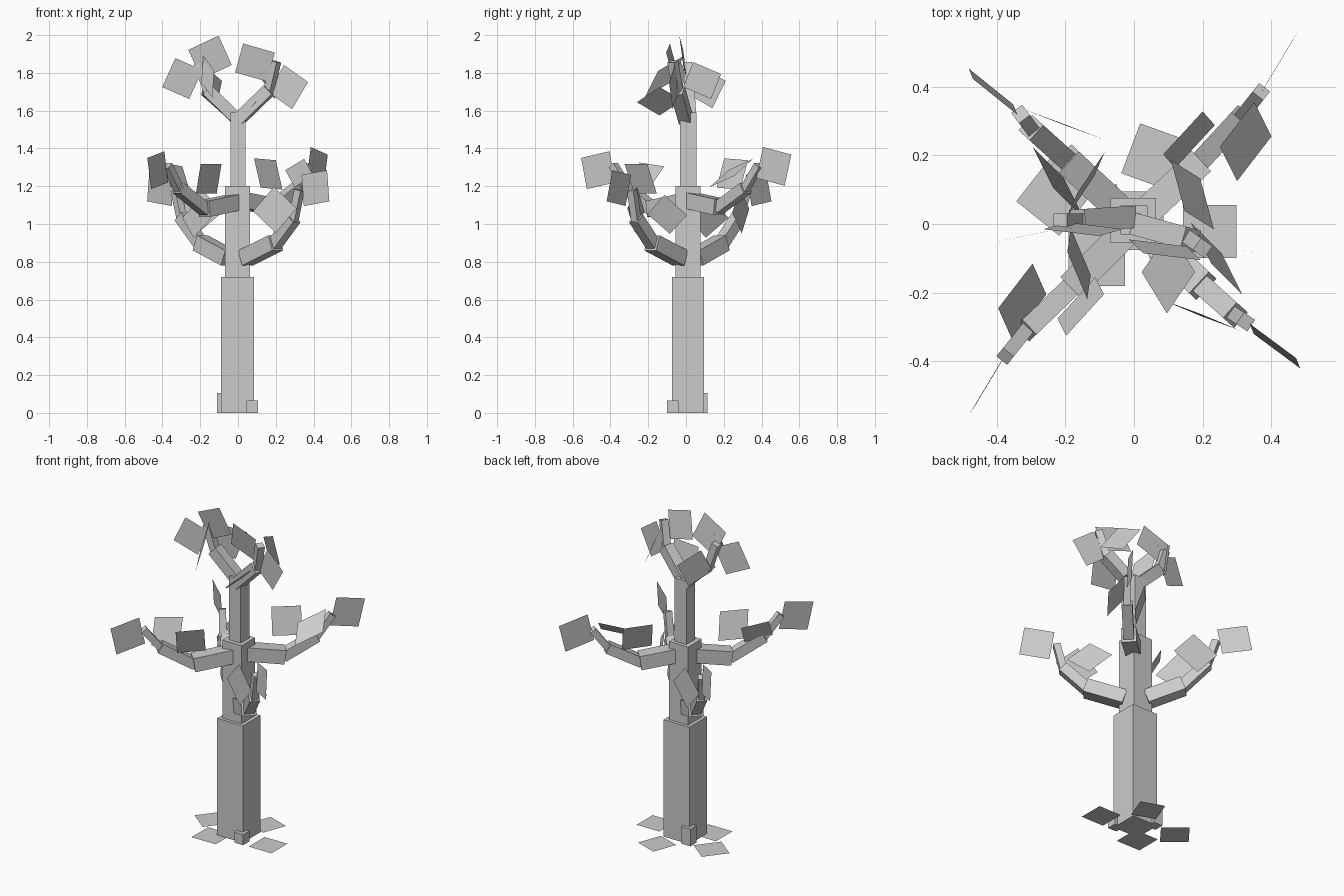
import bpy, bmesh
from mathutils import Vector

grey = bpy.data.materials.new("plain grey")
grey.diffuse_color = (0.6, 0.6, 0.6, 1)


def finish(name, bm):
    mesh = bpy.data.meshes.new(name)
    bm.to_mesh(mesh)
    bm.free()
    mesh.materials.append(grey)
    obj = bpy.data.objects.new(name, mesh)
    bpy.context.collection.objects.link(obj)


def beam(name, a, b, wx, wy):
    """Square-section box running from point a to point b."""
    a, b = Vector(a), Vector(b)
    d = (b - a).normalized()
    side = d.cross(Vector((0, 0, 1)))
    side = side.normalized() if side.length > 1e-4 else Vector((1, 0, 0))
    up = side.cross(d)
    bm = bmesh.new()
    bmesh.ops.create_cube(bm, size=1)
    for v in bm.verts:
        x, y, z = v.co
        v.co = (a + b) / 2 + side * (x * wx) + up * (y * wy) + (b - a) * z
    bmesh.ops.recalc_face_normals(bm, faces=bm.faces)
    finish(name, bm)


def leaf(name, centre, e1, e2):
    """Flat square leaf spanned by two edge vectors."""
    c, u, w = Vector(centre), Vector(e1) / 2, Vector(e2) / 2
    bm = bmesh.new()
    bm.faces.new([bm.verts.new(p) for p in (c - u - w, c + u - w, c + u + w, c - u + w)])
    finish(name, bm)


def branch(name, points, widths):
    """Chain of ever thinner boxes, slightly overlapping at the bends."""
    for i, w in enumerate(widths):
        a, b = Vector(points[i]), Vector(points[i + 1])
        start = a - (b - a).normalized() * (0.012 if i else 0)
        beam(f"{name}_segment_{i + 1}", start, b, w, w)


# Trunk in three steps
beam("trunk_lower", (-0.002, 0.01, 0), (-0.002, 0.01, 0.72), 0.175, 0.17)
beam("trunk_middle", (-0.002, 0.01, 0.72), (-0.002, 0.01, 1.20), 0.132, 0.132)
beam("trunk_upper", (0, 0.012, 1.20), (0, 0.012, 1.59), 0.08, 0.085)

# Root stubs
beam("root_front", (0.075, -0.07, 0), (0.075, -0.07, 0.065), 0.06, 0.06)
beam("root_back", (-0.08, 0.085, 0), (-0.08, 0.085, 0.105), 0.06, 0.06)

# Low, high and crown branches
thick = (0.085, 0.06, 0.04)
branch("low_branch_right", [(0.04, -0.03, 0.82), (0.2, -0.18, 0.9),
                            (0.295, -0.265, 1.03), (0.325, -0.285, 1.18)], thick)
branch("low_branch_left", [(-0.05, 0.05, 0.82), (-0.2, 0.19, 0.9),
                           (-0.3, 0.28, 1.04), (-0.33, 0.32, 1.18)], thick)
branch("high_branch_right", [(0.02, 0.02, 1.125), (0.19, 0.18, 1.09),
                             (0.315, 0.315, 1.19), (0.37, 0.385, 1.31)], thick)
branch("high_branch_left", [(-0.02, -0.02, 1.115), (-0.18, -0.18, 1.08),
                            (-0.315, -0.31, 1.19), (-0.375, -0.385, 1.31)], thick)
branch("crown_branch_right", [(0.0, 0.0, 1.55), (0.165, -0.045, 1.71),
                              (0.2, -0.07, 1.86)], (0.065, 0.042))
branch("crown_branch_left", [(-0.01, 0.02, 1.56), (-0.165, 0.01, 1.71),
                             (-0.215, 0.01, 1.85)], (0.065, 0.042))

# Leaves: centre and two edges
leaf("crown_leaf_left_outer", (-0.295, -0.03, 1.77), (0.07, 0.015, 0.153), (0.143, 0.03, -0.063))
leaf("crown_leaf_left_top", (-0.148, -0.015, 1.882), (0.16, -0.02, 0.075), (0.07, 0.02, -0.155))
leaf("crown_leaf_left_front", (-0.16, -0.115, 1.78), (-0.058, 0.137, 0.08), (-0.01, -0.07, -0.14))
leaf("crown_leaf_left_back", (-0.14, 0.115, 1.72), (0.08, 0.12, -0.07), (-0.03, -0.07, -0.145))
leaf("crown_leaf_right_top", (0.09, -0.075, 1.855), (0.168, -0.02, -0.048), (-0.042, 0.04, -0.153))
leaf("crown_leaf_right_outer", (0.265, -0.065, 1.725), (0.127, -0.03, -0.09), (-0.085, 0.02, -0.143))
leaf("crown_leaf_right_back", (0.17, 0.085, 1.76), (-0.04, 0.148, -0.063), (0.085, -0.053, -0.132))
leaf("crown_leaf_right_front", (0.1, -0.14, 1.65), (0.082, 0.12, 0.08), (0.073, -0.12, 0.07))

leaf("high_leaf_right_tip", (0.42, 0.465, 1.305), (0.09, 0.15, -0.04), (-0.02, -0.035, -0.165))
leaf("high_leaf_right_inner", (0.16, 0.245, 1.265), (0.115, 0.125, -0.01), (0.035, -0.04, -0.155))
leaf("high_leaf_right_side", (0.325, 0.24, 1.27), (0.1, 0.13, 0.06), (0.05, -0.1, -0.09))
leaf("high_leaf_left_tip", (-0.425, -0.465, 1.285), (0.09, 0.15, 0.035), (0.02, 0.03, -0.165))
leaf("high_leaf_left_inner", (-0.155, -0.24, 1.24), (-0.11, -0.12, 0), (-0.025, 0.05, -0.155))
leaf("high_leaf_left_side", (-0.325, -0.225, 1.25), (0.1, 0.13, -0.02), (0.04, -0.09, -0.13))

leaf("low_leaf_right_tip", (0.41, -0.355, 1.19), (0.135, -0.1, 0.025), (0.012, -0.03, -0.165))
leaf("low_leaf_right_inner", (0.24, -0.1, 1.05), (-0.09, 0.09, 0.1), (-0.06, 0.12, -0.105))
leaf("low_leaf_right_front", (0.195, -0.265, 1.075), (0.11, -0.04, 0.13), (0.12, -0.05, -0.115))
leaf("low_leaf_left_tip", (-0.41, 0.385, 1.19), (-0.13, 0.105, 0.025), (-0.012, 0.03, -0.165))
leaf("low_leaf_left_inner", (-0.22, 0.12, 1.03), (0.09, -0.09, 0.1), (0.06, -0.12, -0.105))
leaf("low_leaf_left_back", (-0.205, 0.29, 1.07), (-0.11, 0.04, 0.13), (-0.13, 0.05, -0.11))

# Fallen leaves
leaf("fallen_leaf_right", (0.22, -0.022, 0.001), (0.155, 0, 0), (0, 0.155, 0))
leaf("fallen_leaf_front", (-0.108, -0.1, 0.001), (0.165, 0, 0), (0, 0.16, 0))
leaf("fallen_leaf_back", (0.06, 0.195, 0.001), (0.139, -0.05, 0), (-0.055, -0.145, 0))
leaf("fallen_leaf_left", (-0.23, 0.08, 0.001), (0.1, 0.128, 0), (0.125, -0.1, 0))
